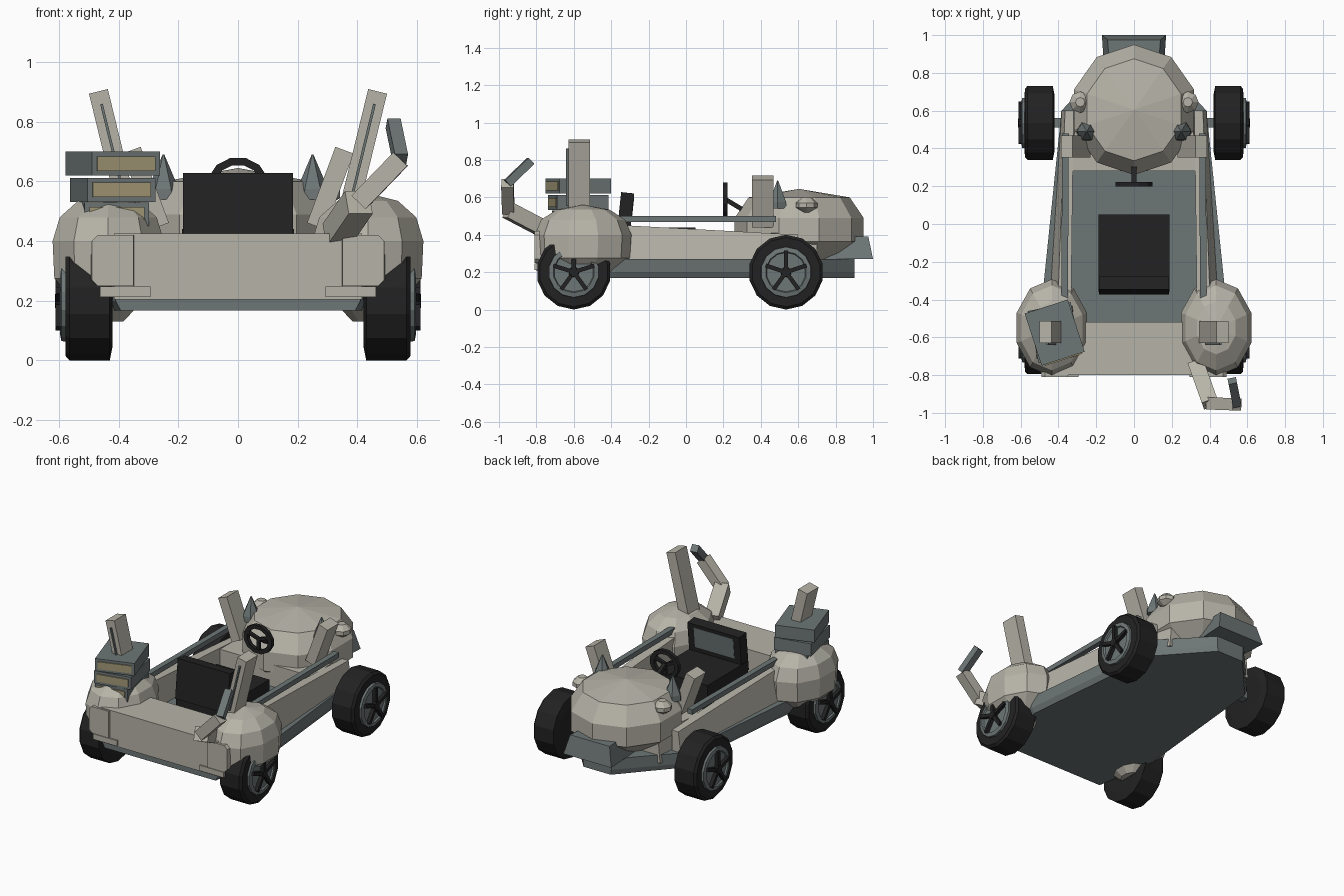
import bpy, bmesh, math
from mathutils import Matrix, Vector

if "Cube" in bpy.data.objects:
    bpy.data.objects.remove(bpy.data.objects["Cube"])


def material(name, rgb):
    m = bpy.data.materials.new(name)
    m.diffuse_color = (*rgb, 1)
    m.use_nodes = True
    m.node_tree.nodes["Principled BSDF"].inputs["Base Color"].default_value = m.diffuse_color
    return m


LIGHT = material("warm_grey", (0.47, 0.455, 0.39))
SLATE = material("slate_grey", (0.155, 0.18, 0.18))
BLACK = material("black", (0.016, 0.016, 0.016))
TAN = material("tan", (0.36, 0.31, 0.18))


def finish(name, bm, mat):
    bmesh.ops.recalc_face_normals(bm, faces=bm.faces[:])
    me = bpy.data.meshes.new(name)
    bm.to_mesh(me)
    bm.free()
    me.materials.append(mat)
    ob = bpy.data.objects.new(name, me)
    bpy.context.collection.objects.link(ob)
    return ob


def loft(name, rings, mat, closed=False):
    """Skin equal-length rings of points; cap the ends unless closed."""
    bm = bmesh.new()
    vs = [[bm.verts.new(p) for p in r] for r in rings]
    n = len(rings[0])
    pairs = list(zip(vs, vs[1:])) + ([(vs[-1], vs[0])] if closed else [])
    for a, b in pairs:
        for i in range(n):
            j = (i + 1) % n
            bm.faces.new((a[i], a[j], b[j], b[i]))
    if not closed:
        bm.faces.new(vs[0])
        bm.faces.new(vs[-1])
    bmesh.ops.remove_doubles(bm, verts=bm.verts[:], dist=1e-5)
    return finish(name, bm, mat)


def box(name, loc, size, mat, rot=None):
    bm = bmesh.new()
    bmesh.ops.create_cube(bm, size=1)
    m = Matrix.Translation(loc) @ (rot or Matrix()) @ Matrix.Diagonal((*size, 1))
    bm.transform(m)
    return finish(name, bm, mat)


def bar(name, a, b, w, d, mat):
    """Rectangular bar from point a to point b."""
    a, b = Vector(a), Vector(b)
    rot = (b - a).to_track_quat('Z', 'Y').to_matrix().to_4x4()
    return box(name, (a + b) / 2, (w, d, (b - a).length), mat, rot)


def circle(n, r, phase=0.0):
    return [(r * math.cos(phase + i * math.tau / n), r * math.sin(phase + i * math.tau / n))
            for i in range(n)]


def dome(name, c, profile, n, mat, sx=1.0, phase=0.0):
    """Lathed shape about z: profile is a list of (radius, z)."""
    return loft(name, [[(c[0] + x * sx, c[1] + y, z) for x, y in circle(n, r, phase)]
                       for r, z in profile], mat)


def disc(name, c, profile, n, mat, closed=False):
    """Lathed shape about x: profile is a list of (radius, x)."""
    return loft(name, [[(x, c[0] + u, c[1] + v) for u, v in circle(n, r, math.pi / n)]
                       for r, x in profile], mat, closed)


# Chassis pan with flared skirts
plan = [(0.41, -0.79), (0.48, -0.38), (0.38, 0.6), (0.1, 0.9)]
plan += [(-x, y) for x, y in reversed(plan)]
loft("chassis", [[(x * k, y, z) for x, y in plan] for z, k in ((0.168, 0.96), (0.2, 1), (0.27, 1.01))], SLATE)

# Rear deck and the block beneath the hood
loft("rear_deck", [[(s * 0.415, y, z) for s, y, z in ((-1, -0.8, z), (1, -0.8, z), (1, -0.52, z), (-1, -0.52, z))]
                   for z in (0.205, 0.425)], LIGHT)
loft("front_block", [[(-w, 0.28, z), (w, 0.28, z), (w * 0.85, 0.7, z), (-w * 0.85, 0.7, z)]
                     for w, z in ((0.36, 0.22), (0.34, 0.41))], LIGHT)

# Hood and nose lip
dome("hood", (0, 0.605), [(0.001, 0.645), (0.27, 0.6), (0.345, 0.49), (0.345, 0.365), (0.2, 0.26)],
     10, LIGHT, 0.97, math.radians(18))
loft("nose_lip", [[(-w, y0, z), (w, y0, z), (w + 0.02, y1, z), (-w - 0.02, y1, z)][::1]
                  for w, y0, y1, z in ((0.15, 0.7, 1.0, 0.27), (0.12, 0.7, 0.975, 0.39))], SLATE)

# Seat
box("seat_cushion", (0, -0.155, 0.355), (0.375, 0.41, 0.17), BLACK)
lean = Matrix.Rotation(math.radians(-6), 4, 'X')
box("seat_back", (0, -0.325, 0.5), (0.37, 0.07, 0.25), BLACK, lean)
box("seat_pad", (0, -0.29, 0.535), (0.28, 0.012, 0.13), SLATE, lean)

# Steering wheel
wc = Vector((0, 0.21, 0.59))
loft("steering_ring", [[(wc.x + r * math.cos(a), y, wc.z + r * 0.9 * math.sin(a))
                        for r, y in ((0.102, 0.198), (0.102, 0.222), (0.074, 0.222), (0.074, 0.198))]
                       for a in [math.radians(15 + 30 * i) for i in range(12)]], BLACK, True)
for a in (20, 160, 270):
    a = math.radians(a)
    bar("steering_spoke", wc, wc + Vector((0.085 * math.cos(a), 0, 0.08 * math.sin(a))), 0.022, 0.016, BLACK)
bar("steering_column", (0, 0.21, 0.59), (0, 0.36, 0.5), 0.025, 0.025, BLACK)

for s in (-1, 1):
    # Side wall, narrowing and lowering toward the hood
    secs = [(-0.6, ((0.335, 0.2), (0.46, 0.25), (0.41, 0.465), (0.335, 0.465))),
            (0.6, ((0.32, 0.2), (0.385, 0.25), (0.365, 0.4), (0.32, 0.4)))]
    loft("side_wall", [[(s * x, y, z) for x, z in sec] for y, sec in secs], LIGHT)
    # Open side rail
    loft("side_rail", [[(s * (x + dx), y, z) for dx, z in ((0, 0.468), (0.035, 0.468), (0.035, 0.5), (0, 0.5))]
                       for y, x in ((-0.4, 0.35), (0.48, 0.345))], SLATE)
    # Front upright leaning outward
    bar("front_upright", (s * 0.262, 0.41, 0.45), (s * 0.357, 0.41, 0.705), 0.115, 0.065, LIGHT)
    # Hood spike and lamp
    dome("hood_spike", (s * 0.25, 0.49), [(0.055, 0.54), (0.052, 0.575), (0.003, 0.69)], 6, SLATE)
    dome("lamp", (s * 0.285, 0.645), [(0.02, 0.52), (0.057, 0.545), (0.057, 0.57), (0.025, 0.6)], 8, LIGHT)
    # Rear fender
    dome("rear_fender", (s * 0.435, -0.55),
         [(0.001, 0.56), (0.14, 0.535), (0.225, 0.48), (0.258, 0.4), (0.25, 0.275), (0.16, 0.2), (0.07, 0.13)],
         10, LIGHT, 0.76, math.radians(18))
    # Rear corner box and bumper plate
    loft("corner_box", [[(s * (0.42 + u * k), y, 0.335 + v) for u, v in
                         ((-0.07, -0.085), (0.05, -0.085), (0.07, -0.065), (0.07, 0.065), (0.05, 0.085), (-0.07, 0.085))]
                        for y, k in ((-0.81, 1.0), (-0.6, 1.2))], LIGHT)
    box("bumper_plate", (s * 0.378, -0.77, 0.23), (0.17, 0.08, 0.035), LIGHT)
    # Rear post with inset plate, leaning outward
    lo, hi = Vector((s * 0.365, -0.572, 0.48)), Vector((s * 0.468, -0.572, 0.902))
    bar("rear_post", lo, hi, 0.115, 0.065, LIGHT)
    off = Vector((0, -0.036, 0))
    bar("post_plate", lo.lerp(hi, 0.18) + off, lo.lerp(hi, 0.9) + off, 0.066, 0.009, SLATE)
    # Wheels
    for y, label in ((0.535, "front"), (-0.6, "rear")):
        c = (y, 0.2)
        disc(label + "_tyre", c, [(0.15, s * 0.42), (0.2, s * 0.43), (0.2, s * 0.565), (0.185, s * 0.578),
                                  (0.14, s * 0.579)], 14, BLACK)
        disc(label + "_hub", c, [(0.14, s * 0.55), (0.135, s * 0.592), (0.11, s * 0.597), (0.105, s * 0.588)],
             14, SLATE)
        for i in range(5):
            a = math.radians(90 + 72 * i)
            bar(label + "_spoke", (s * 0.6, y, 0.2),
                (s * 0.6, y + 0.115 * math.cos(a), 0.2 + 0.115 * math.sin(a)), 0.022, 0.022, BLACK)
        disc(label + "_hub_cap", c, [(0.03, s * 0.58), (0.025, s * 0.614)], 8, BLACK)
        bar(label + "_axle", (s * 0.3, y, 0.22), (s * 0.45, y, 0.2), 0.05, 0.05, SLATE)

# Stack of crates with tan faces on the left fender
for z, turn, k in ((0.49, 6, 0.9), (0.572, 12, 0.97), (0.66, 18, 1.0)):
    rot = Matrix.Rotation(math.radians(turn - 36 + 18 if z < 0 else turn), 4, 'Z')
    c = Vector((-0.42, -0.575, z))
    box("crate", c, (0.24 * k, 0.29 * k, 0.08), SLATE, rot)
    face = c + rot @ Vector((0.0, -0.145 * k - 0.002, 0))
    box("crate_panel", face, (0.205 * k, 0.008, 0.048), TAN, rot)

# Jointed arm on the right fender
A, B, C, D = (0.33, -0.74, 0.42), (0.405, -0.95, 0.53), (0.545, -0.955, 0.675), (0.52, -0.83, 0.795)
bar("arm_lower", A, B, 0.085, 0.085, LIGHT)
bar("arm_middle", B, C, 0.065, 0.065, LIGHT)
bar("arm_tip", C, D, 0.045, 0.045, SLATE)
